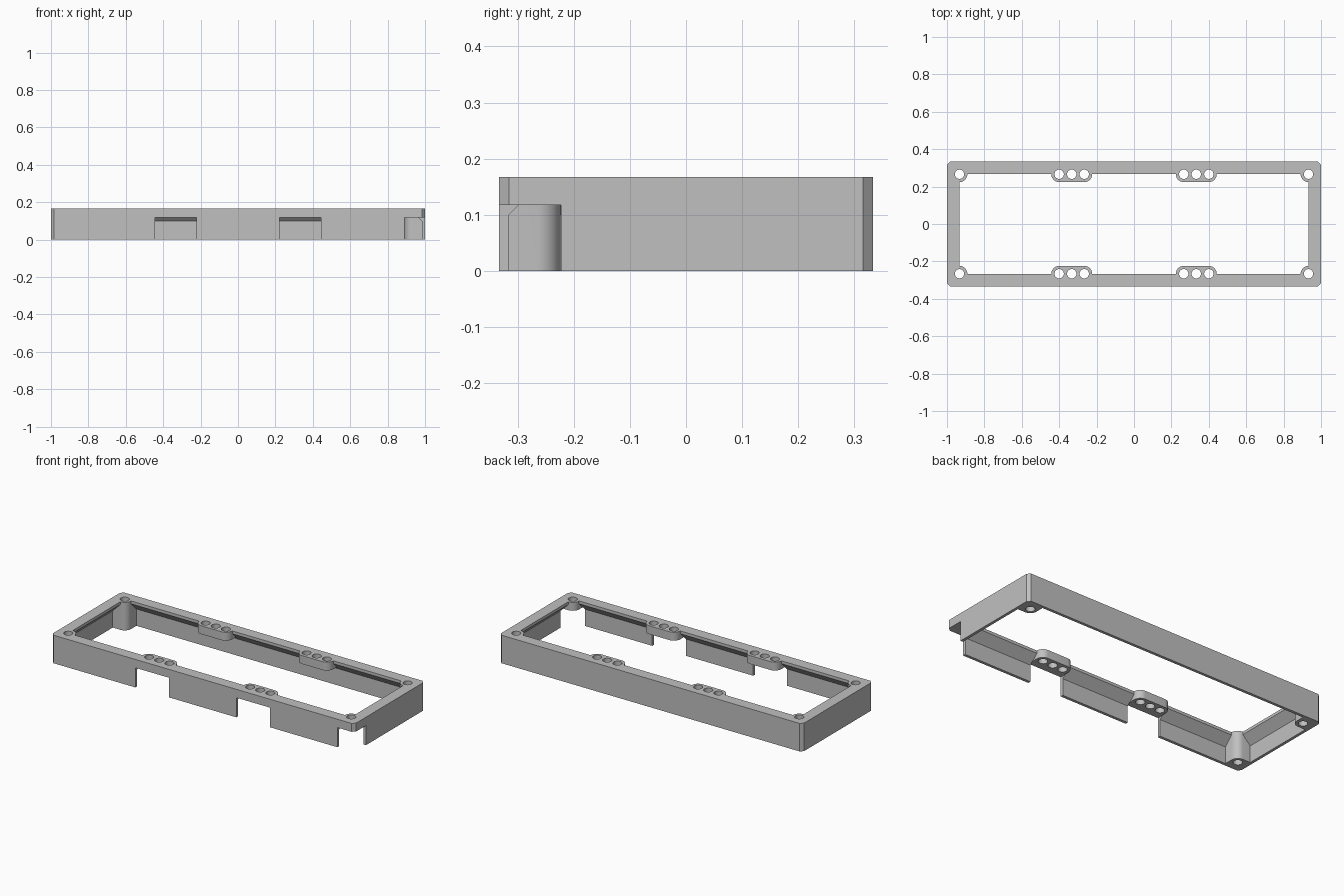
import bpy, bmesh
from math import cos, sin, pi

cube = bpy.data.objects.get("Cube")
if cube:
    bpy.data.objects.remove(cube, do_unlink=True)

# Overall sizes
HX, HY, TOP = 1.0, 0.333, 0.167
WALL, RIM = 0.017, 0.067
NOTCH_TOP = 0.117
BOSS_X, BOSS_Y = HX - RIM, HY - RIM
BOSS_R, HOLE_R = 0.042, 0.025
CLUSTER_X, PITCH = 0.333, 0.067
SIDES = (-1, 1)

grey = bpy.data.materials.new("plain grey")
grey.use_nodes = True
colour = (0.53, 0.53, 0.53, 1)
grey.diffuse_color = colour
grey.node_tree.nodes["Principled BSDF"].inputs["Base Color"].default_value = colour


def loft(bm, rings):
    """Closed solid through a list of (outline, height) rings."""
    loops = [[bm.verts.new((x, y, z)) for x, y in pts] for pts, z in rings]
    bm.faces.new(loops[0])
    bm.faces.new(loops[-1])
    for a, b in zip(loops, loops[1:]):
        for i in range(len(a)):
            j = (i + 1) % len(a)
            bm.faces.new((a[i], a[j], b[j], b[i]))


def prism(bm, pts, z0, z1):
    loft(bm, [(pts, z0), (pts, z1)])


def rect(x0, x1, y0, y1):
    return [(x0, y0), (x1, y0), (x1, y1), (x0, y1)]


def arc(cx, cy, r, a0, a1, n):
    return [(cx + r * cos(a0 + (a1 - a0) * i / n),
             cy + r * sin(a0 + (a1 - a0) * i / n)) for i in range(n + 1)]


def finish(bm, name):
    bmesh.ops.recalc_face_normals(bm, faces=bm.faces)
    mesh = bpy.data.meshes.new(name)
    bm.to_mesh(mesh)
    bm.free()
    obj = bpy.data.objects.new(name, mesh)
    bpy.context.collection.objects.link(obj)
    return obj


def subtract(target, cutter):
    """Cut one solid from another, then discard the cutter."""
    mod = target.modifiers.new("cut", 'BOOLEAN')
    mod.operation, mod.solver, mod.object = 'DIFFERENCE', 'EXACT', cutter
    bpy.context.view_layer.update()
    graph = bpy.context.evaluated_depsgraph_get()
    mesh = bpy.data.meshes.new_from_object(target.evaluated_get(graph))
    target.modifiers.clear()
    target.data = mesh
    bpy.data.objects.remove(cutter, do_unlink=True)


# Outer block with chamfered upright corners
bm = bmesh.new()
c = WALL
prism(bm, [(-HX + c, -HY), (HX - c, -HY), (HX, -HY + c), (HX, HY - c),
           (HX - c, HY), (-HX + c, HY), (-HX, HY - c), (-HX, -HY + c)], 0, TOP)
frame = finish(bm, "frame")

# Cavity: thin wall below, sloped underside, wide rim on top
bm = bmesh.new()
rings = []
for inset, z in ((WALL, -0.1), (WALL, 0.1), (RIM, 0.15), (RIM, 0.3)):
    x, y = HX - inset, HY - inset
    rings.append((rect(-x, x, -y, y), z))
loft(bm, rings)
cavity = finish(bm, "cavity")

# Screw bosses in the corners and three-hole pads on the long sides
bm = bmesh.new()
for sx in SIDES:
    for sy in SIDES:
        boss = [(HX, HY), (HX, BOSS_Y - BOSS_R)]
        boss += arc(BOSS_X, BOSS_Y, BOSS_R, 1.5 * pi, pi, 10)
        boss += [(BOSS_X - BOSS_R, HY)]
        prism(bm, [(x * sx, y * sy) for x, y in boss], -0.2, 0.4)
        x0, x1 = CLUSTER_X - PITCH, CLUSTER_X + PITCH
        pad = [(x0 - BOSS_R, HY)]
        pad += arc(x0, BOSS_Y, BOSS_R, pi, 1.5 * pi, 10)
        pad += arc(x1, BOSS_Y, BOSS_R, 1.5 * pi, 2 * pi, 10)
        pad += [(x1 + BOSS_R, HY)]
        bottom = NOTCH_TOP if sy > 0 else -0.2
        prism(bm, [(x * sx, y * sy) for x, y in pad], bottom, 0.4)
subtract(cavity, finish(bm, "boss_pads"))
subtract(frame, cavity)

# Notches under the front pads and at one front corner
bm = bmesh.new()
for sx in SIDES:
    cx = sx * CLUSTER_X
    prism(bm, rect(cx - 0.111, cx + 0.111, -0.4, -0.2), -0.1, NOTCH_TOP)
prism(bm, rect(0.889, 1.1, -0.4, -0.223), -0.1, NOTCH_TOP)
subtract(frame, finish(bm, "notches"))

# Screw holes
bm = bmesh.new()
for sx in SIDES:
    for sy in SIDES:
        for x in (BOSS_X, CLUSTER_X - PITCH, CLUSTER_X, CLUSTER_X + PITCH):
            ring = arc(sx * x, sy * BOSS_Y, HOLE_R, 0, 2 * pi, 32)[:-1]
            prism(bm, ring, -0.1, 0.3)
subtract(frame, finish(bm, "holes"))

# Material and smooth round walls
frame.data.materials.clear()
frame.data.materials.append(grey)
for poly in frame.data.polygons:
    poly.material_index = 0
bpy.ops.object.select_all(action='DESELECT')
frame.select_set(True)
bpy.context.view_layer.objects.active = frame
bpy.ops.object.shade_smooth_by_angle(angle=pi / 6)
